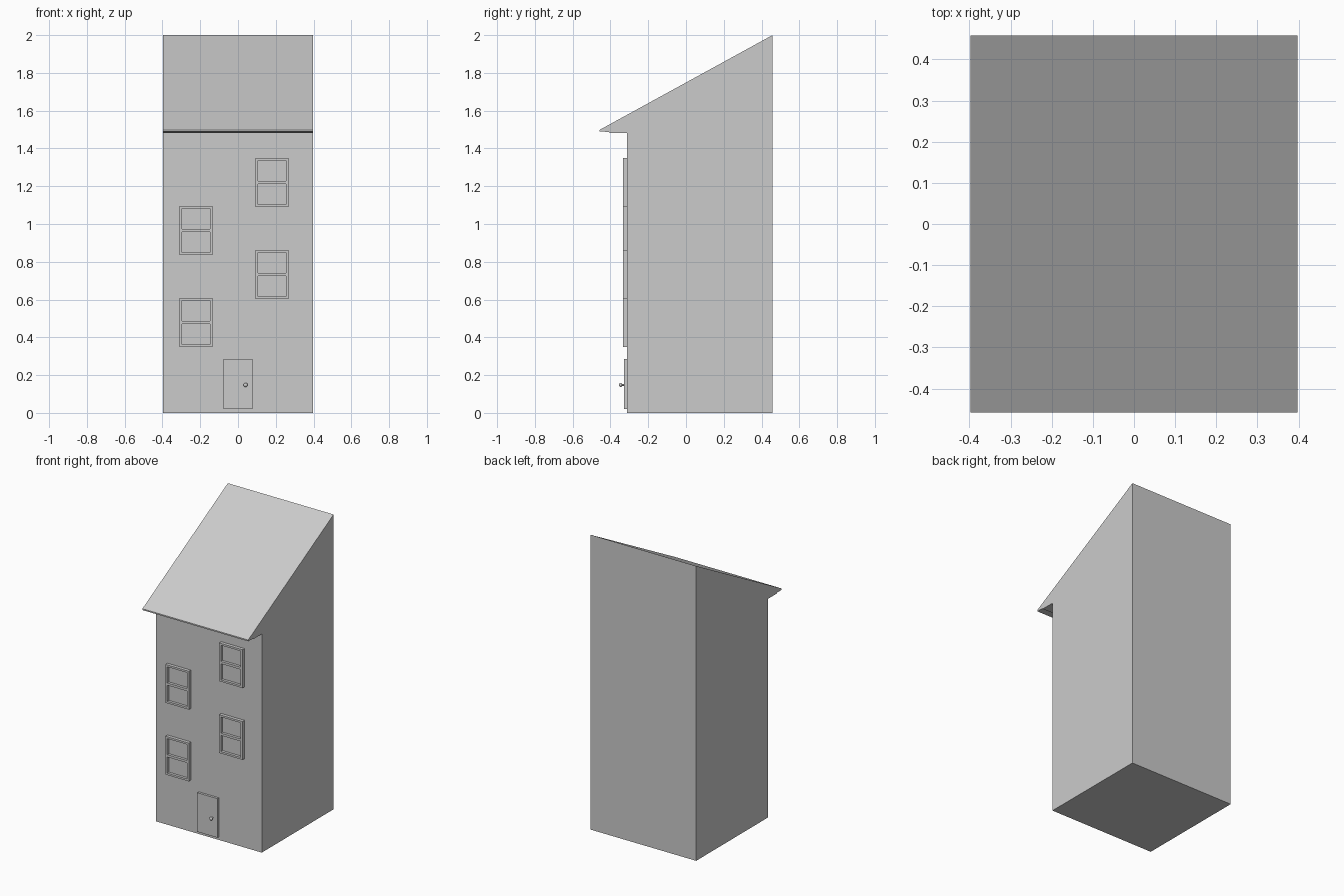
import bpy, bmesh, math
from mathutils import Matrix, Vector

if "Cube" in bpy.data.objects:
    bpy.data.objects.remove(bpy.data.objects["Cube"])

WALL = -0.312    # y of the front wall
HALF_W = 0.397   # half the width of the house


def finish(bm, name):
    mesh = bpy.data.meshes.new(name)
    bmesh.ops.recalc_face_normals(bm, faces=bm.faces)
    bm.to_mesh(mesh)
    bm.free()
    obj = bpy.data.objects.new(name, mesh)
    bpy.context.collection.objects.link(obj)
    return obj


def add_box(bm, x0, x1, y0, y1, z0, z1):
    centre = Vector(((x0 + x1) / 2, (y0 + y1) / 2, (z0 + z1) / 2))
    scale = Matrix.Diagonal((x1 - x0, y1 - y0, z1 - z0, 1))
    bmesh.ops.create_cube(bm, size=1, matrix=Matrix.Translation(centre) @ scale)


# House shell: side profile with sloping roof and boxed eave, extruded across x
profile = [(WALL, 0), (0.458, 0), (0.458, 2.0), (-0.458, 1.498), (-0.458, 1.489),
           (-0.41, 1.488), (-0.405, 1.483), (WALL, 1.483)]
bm = bmesh.new()
side = bm.faces.new([bm.verts.new((-HALF_W, y, z)) for y, z in profile])
ext = bmesh.ops.extrude_face_region(bm, geom=[side])
bmesh.ops.translate(bm, vec=(2 * HALF_W, 0, 0),
                    verts=[v for v in ext["geom"] if isinstance(v, bmesh.types.BMVert)])
finish(bm, "house_shell")

# Sash window: two stiles, three rails and a recessed pane
W, H, BAR, FRONT = 0.0875, 0.13, 0.013, -0.334
bm = bmesh.new()
for s in (-1, 1):
    xa, xb = sorted((s * W, s * (W - BAR)))
    add_box(bm, xa, xb, FRONT, WALL, -H, H)
for z0, z1 in ((-H, -H + BAR), (-0.008, 0.008), (H - BAR, H)):
    add_box(bm, -W + BAR, W - BAR, FRONT, WALL, z0, z1)
add_box(bm, -W + BAR, W - BAR, WALL - 0.004, WALL, -H + BAR, H - BAR)
window = finish(bm, "window_1")

# Four staggered windows sharing one mesh
spots = [(-0.223, 0.479), (0.18, 0.733), (-0.223, 0.966), (0.18, 1.22)]
for i, (x, z) in enumerate(spots):
    obj = window
    if i:
        obj = window.copy()
        obj.name = f"window_{i + 1}"
        bpy.context.collection.objects.link(obj)
    obj.location = (x, 0, z)

# Door
bm = bmesh.new()
add_box(bm, -0.077, 0.077, -0.328, WALL, 0.021, 0.286)
finish(bm, "door")

# Door knob: thin stem with a rounded head
bm = bmesh.new()
turn = Matrix.Rotation(math.pi / 2, 4, 'X')
bmesh.ops.create_cone(bm, cap_ends=True, segments=12, radius1=0.005, radius2=0.005, depth=0.018,
                      matrix=Matrix.Translation((0.04, -0.336, 0.148)) @ turn)
bmesh.ops.create_uvsphere(bm, u_segments=12, v_segments=8, radius=0.0115,
                          matrix=Matrix.Translation((0.04, -0.346, 0.148)) @ turn
                          @ Matrix.Diagonal((1, 1, 0.75, 1)))
knob = finish(bm, "door_knob")
bpy.context.view_layer.objects.active = knob
knob.select_set(True)
bpy.ops.object.shade_smooth_by_angle(angle=math.radians(40))
